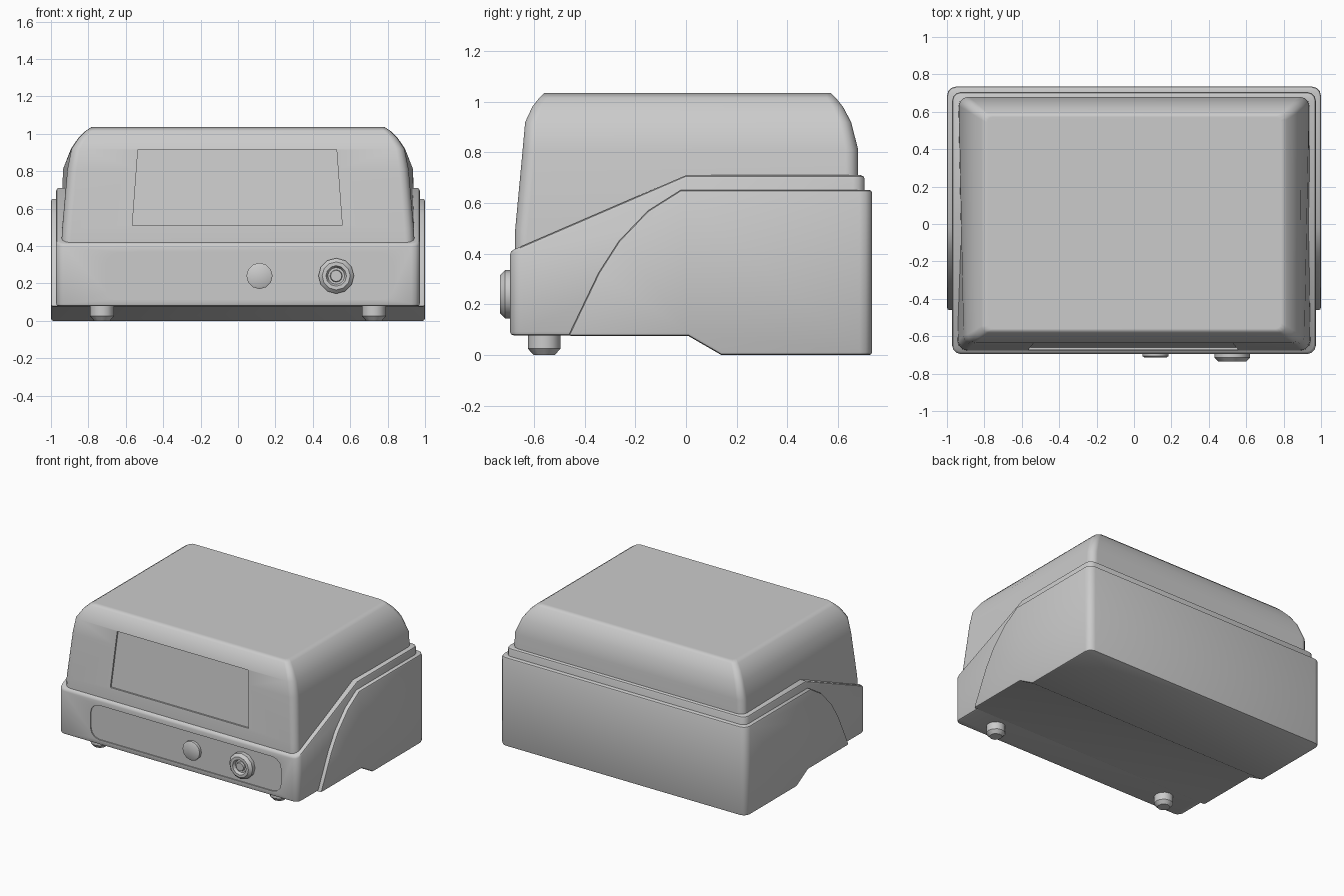
import bpy, bmesh, math
from mathutils import Matrix, Vector

if "Cube" in bpy.data.objects:
    bpy.data.objects.remove(bpy.data.objects["Cube"])


def finish(name, bm):
    bmesh.ops.recalc_face_normals(bm, faces=bm.faces)
    me = bpy.data.meshes.new(name)
    bm.to_mesh(me)
    bm.free()
    ob = bpy.data.objects.new(name, me)
    bpy.context.collection.objects.link(ob)
    return ob


def activate(ob):
    bpy.ops.object.select_all(action='DESELECT')
    ob.select_set(True)
    bpy.context.view_layer.objects.active = ob


def smooth(ob, angle):
    activate(ob)
    bpy.ops.object.shade_smooth_by_angle(angle=math.radians(angle))


def loft(name, loops):
    """Skin a stack of equal-length closed loops and cap both ends."""
    bm = bmesh.new()
    rings = [[bm.verts.new(p) for p in loop] for loop in loops]
    n = len(rings[0])
    for a, b in zip(rings, rings[1:]):
        for i in range(n):
            j = (i + 1) % n
            bm.faces.new((a[i], a[j], b[j], b[i]))
    bm.faces.new(rings[0][::-1])
    bm.faces.new(rings[-1])
    return finish(name, bm)


def rounded(corners, r, seg=3):
    """Round four corners given counter-clockwise from the lower left."""
    pts = []
    for k, (x, y) in enumerate(corners):
        sx = -1 if k in (0, 3) else 1
        sy = -1 if k < 2 else 1
        for s in range(seg + 1):
            a = math.pi + (k + s / seg) * math.pi / 2
            pts.append((x - sx * r + r * math.cos(a), y - sy * r + r * math.sin(a)))
    return pts


def side_prism(name, profile, hw, corner, edge):
    """Extrude a (y, z) profile across x; round upright edges, chamfer the rest."""
    ob = loft(name, [[(x, y, z) for y, z in profile] for x in (-hw, hw)])
    bm = bmesh.new()
    bm.from_mesh(ob.data)
    upright = [e for e in bm.edges
               if (e.verts[0].co - e.verts[1].co).xy.length < 1e-4]
    bmesh.ops.bevel(bm, geom=upright, offset=corner, segments=3, profile=0.5,
                    affect='EDGES')
    bm.to_mesh(ob.data)
    bm.free()
    mod = ob.modifiers.new("edge", 'BEVEL')
    mod.width, mod.segments = edge, 2
    mod.limit_method, mod.angle_limit = 'ANGLE', math.radians(42)
    activate(ob)
    bpy.ops.object.modifier_apply(modifier=mod.name)
    return ob


def recess(ob, outline, floor_y):
    """Sink an (x, z) outline into the front of ob down to y = floor_y(z)."""
    cutter = loft("cutter", [[(x, -0.9, z) for x, z in outline],
                             [(x, floor_y(z), z) for x, z in outline]])
    cutter.hide_render = True
    mod = ob.modifiers.new("recess", 'BOOLEAN')
    mod.operation, mod.solver, mod.object = 'DIFFERENCE', 'EXACT', cutter
    activate(ob)
    bpy.ops.object.modifier_apply(modifier=mod.name)
    bpy.data.objects.remove(cutter)


def lathe(name, profile, origin, axis, n=12):
    """Revolve (radius, height) points about an axis."""
    rot = Vector((0, 0, 1)).rotation_difference(Vector(axis)).to_matrix().to_4x4()
    m = Matrix.Translation(origin) @ rot
    loops = [[m @ Vector((r * math.cos(2 * math.pi * i / n),
                          r * math.sin(2 * math.pi * i / n), h))
              for i in range(n)] for r, h in profile]
    ob = loft(name, loops)
    smooth(ob, 35)
    return ob


# Domed lid: height, front half width, back half width, front y, back y, radius
levels = [(0.40, 0.945, 0.945, -0.676, 0.68, 0.05),
          (0.49, 0.94, 0.943, -0.675, 0.68, 0.05),
          (0.81, 0.912, 0.936, -0.645, 0.68, 0.05),
          (0.92, 0.89, 0.893, -0.635, 0.652, 0.045),
          (0.98, 0.85, 0.852, -0.607, 0.62, 0.04),
          (1.015, 0.815, 0.815, -0.58, 0.592, 0.035),
          (1.035, 0.785, 0.785, -0.56, 0.572, 0.03)]
lid = loft("lid", [[(x, y, z) for x, y in rounded(
    [(-wf, yf), (wf, yf), (wb, yb), (-wb, yb)], r)]
    for z, wf, wb, yf, yb, r in levels])

# Sunken display window following the slope of the lid
recess(lid, [(-0.565, 0.51), (0.557, 0.51), (0.527, 0.915), (-0.535, 0.915)],
       lambda z: -0.675 + 0.04 * (z - 0.49) / 0.43 + 0.012)
smooth(lid, 60)
lid.modifiers.new("normals", 'WEIGHTED_NORMAL').keep_sharp = True

# Inner body with sloping rim
body = side_prism("body", [(-0.695, 0.078), (-0.695, 0.41), (0.0, 0.71),
                           (0.705, 0.71), (0.705, 0.078)], 0.972, 0.045, 0.014)

# Sunken control panel
recess(body, rounded([(-0.71, 0.115), (0.835, 0.115), (0.835, 0.367),
                      (-0.71, 0.367)], 0.07), lambda z: -0.687)
smooth(body, 35)

# Outer shell with swept front edge and stepped underside
shell = side_prism("outer_shell", [
    (-0.465, 0.075), (-0.345, 0.325), (-0.265, 0.45), (-0.15, 0.57), (-0.02, 0.652),
    (0.735, 0.652), (0.735, 0.0), (0.14, 0.0), (0.01, 0.075)], 1.0, 0.05, 0.012)
smooth(shell, 35)

# Connector socket and push button
lathe("socket", [(0.095, 0), (0.095, 0.03), (0.075, 0.05), (0.055, 0.05),
                 (0.045, 0.03), (0.033, 0.03), (0.03, 0.044), (0.02, 0.044)],
      (0.525, -0.685, 0.24), (0, -1, 0))
lathe("button", [(0.07, 0), (0.07, 0.022), (0.06, 0.028)],
      (0.115, -0.685, 0.24), (0, -1, 0))

# Front feet
for side, x in (("left", -0.727), ("right", 0.727)):
    lathe("foot_" + side, [(0.042, 0), (0.064, 0.025), (0.064, 0.09)],
          (x, -0.56, 0), (0, 0, 1))
